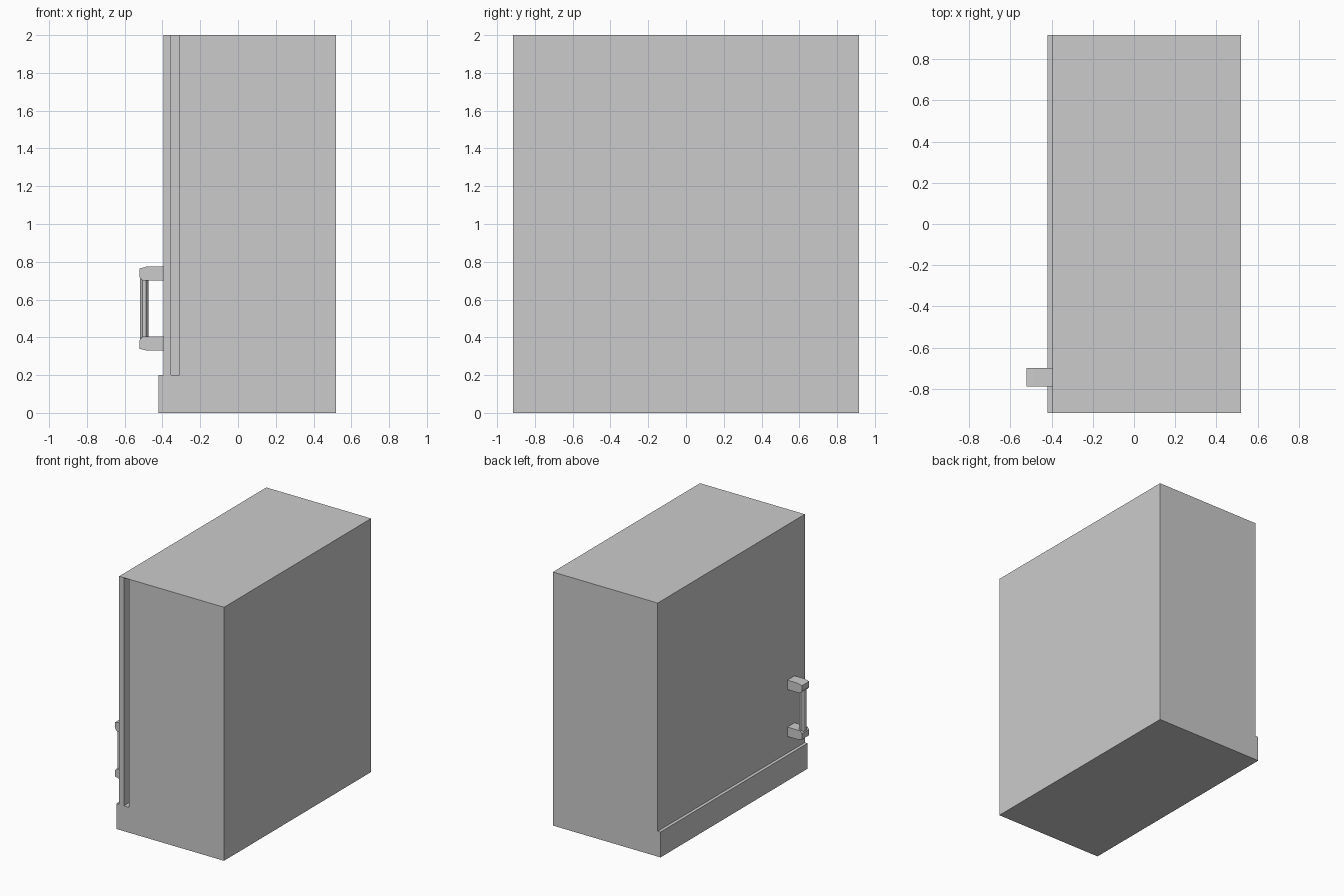
import bpy, bmesh
from math import cos, sin, pi

if "Cube" in bpy.data.objects:
    bpy.data.objects.remove(bpy.data.objects["Cube"])


def prism(name, profile, y0, y1):
    """Extrude an x/z profile along y."""
    bm = bmesh.new()
    face = bm.faces.new([bm.verts.new((x, y0, z)) for x, z in profile])
    ext = bmesh.ops.extrude_face_region(bm, geom=[face])
    verts = [v for v in ext["geom"] if isinstance(v, bmesh.types.BMVert)]
    bmesh.ops.translate(bm, verts=verts, vec=(0, y1 - y0, 0))
    bmesh.ops.recalc_face_normals(bm, faces=bm.faces)
    mesh = bpy.data.meshes.new(name)
    bm.to_mesh(mesh)
    bm.free()
    ob = bpy.data.objects.new(name, mesh)
    bpy.context.collection.objects.link(ob)
    return ob


def rect(x0, x1, z0, z1):
    return [(x0, z0), (x1, z0), (x1, z1), (x0, z1)]


# Cabinet with a projecting plinth
cabinet = prism("cabinet_body", [(-0.42, 0), (0.52, 0), (0.52, 2), (-0.395, 2),
                                 (-0.395, 0.2), (-0.42, 0.2)], -0.917, 0.917)

# Door gap recessed into the opening side
cutter = prism("door_gap_cutter", rect(-0.355, -0.31, 0.2, 1.997), -1.0, -0.84)
cutter.hide_render = True
cutter.hide_set(True)
gap = cabinet.modifiers.new("door_gap", "BOOLEAN")
gap.operation = "DIFFERENCE"
gap.object = cutter
gap.solver = "EXACT"

# Handle brackets, mirrored about the handle's mid height
mid = 0.552
half = [(-0.395, 0.148), (-0.395, 0.222), (-0.485, 0.222), (-0.522, 0.212),
        (-0.522, 0.168), (-0.505, 0.148)]
for name, s in (("upper_handle_bracket", 1), ("lower_handle_bracket", -1)):
    prism(name, [(x, mid + s * z) for x, z in half], -0.79, -0.70)

# Faceted grip bar between the brackets
bpy.ops.mesh.primitive_cylinder_add(vertices=8, radius=1 / cos(pi / 8), depth=0.32,
                                    location=(-0.497, -0.745, mid),
                                    rotation=(0, 0, 0))
bar = bpy.context.object
bar.name = "handle_grip"
for v in bar.data.vertices:
    a = pi / 8
    x, y = v.co.x, v.co.y
    v.co.x = (x * cos(a) - y * sin(a)) * 0.022
    v.co.y = (x * sin(a) + y * cos(a)) * 0.032
